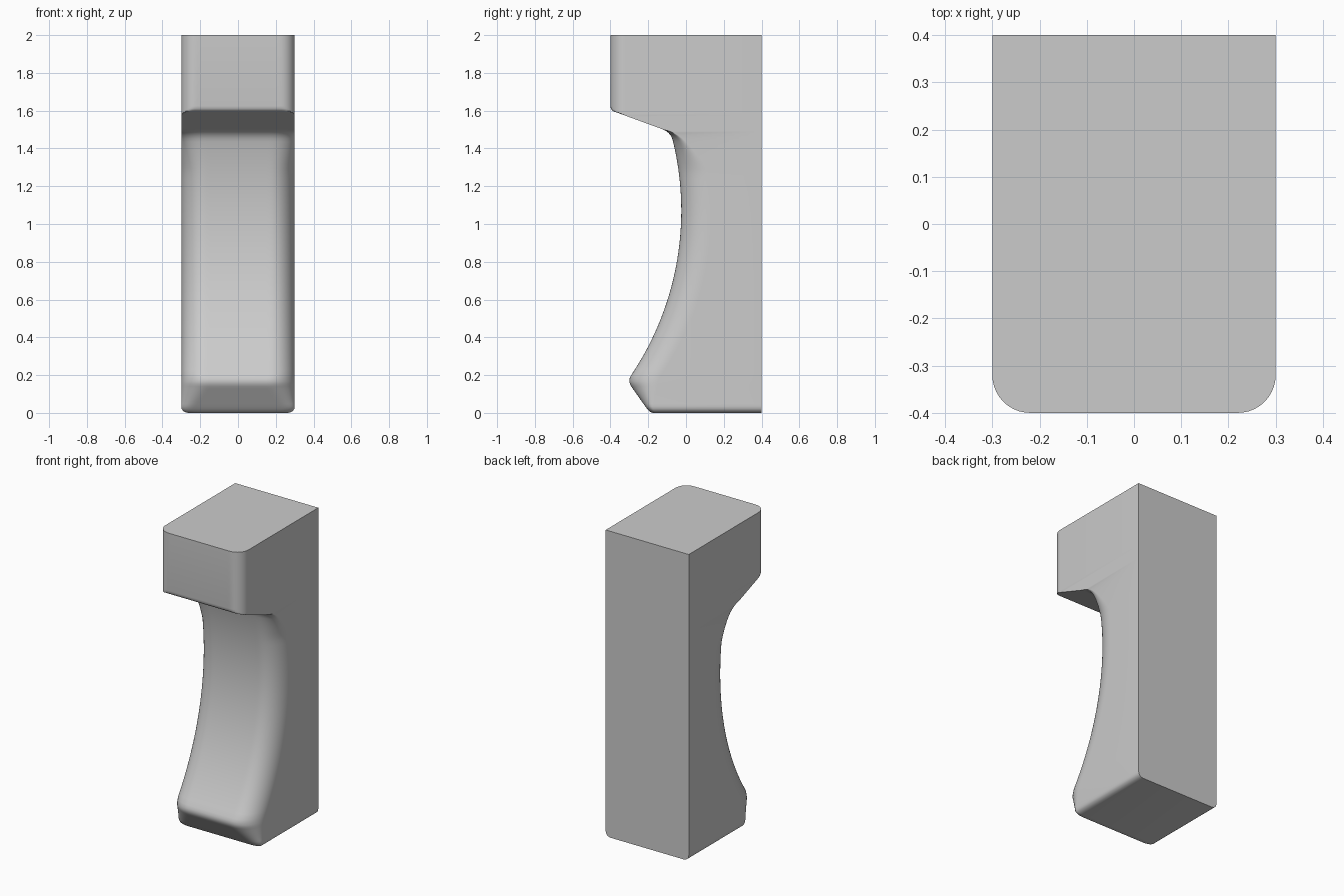
import bpy, bmesh
from math import sqrt, sin, pi

if "Cube" in bpy.data.objects:
    bpy.data.objects.remove(bpy.data.objects["Cube"])

BACK, HALF = 0.4, 0.3
R, ZC, Y_DEEP = 1.56, 1.07, -0.025      # concave front arc


def rounding(x, half, rx, ry):
    """Elliptical corner setback at distance x from the middle."""
    t = (abs(x) - (half - rx)) / rx
    return 0 if t <= 0 else ry * (1 - sqrt(max(0, 1 - min(t, 1) ** 2)))


def arc_y(z):
    return Y_DEEP - (R - sqrt(R * R - (z - ZC) ** 2))


# Stations, bottom to top: z, front y, half width, corner rx, corner ry
stations = [
    (0.0, -0.175, 0.265, 0.05, 0.02), (0.004, -0.187, 0.281, 0.055, 0.023),
    (0.012, -0.197, 0.292, 0.06, 0.028), (0.022, -0.206, 0.298, 0.065, 0.034),
    (0.035, -0.216, 0.3, 0.07, 0.042)]

# Toe: sloped face, then its rounded nose
for i in range(1, 9):
    k = i / 8
    stations.append((0.035 + 0.105 * k, -0.216 - 0.074 * k, HALF,
                     0.07 + 0.07 * k, 0.042 + 0.093 * k))
stations += [(0.153, -0.297, HALF, 0.14, 0.145), (0.168, -0.3, HALF, 0.14, 0.153),
             (0.183, -0.298, HALF, 0.14, 0.158)]

# Concave front, its corner rounding running out near the top
for i in range(45):
    z = 0.2 + 1.235 * i / 44
    ry = 0.16 * min(1, (1.5 - z) / 0.22) ** 0.7
    stations.append((z, arc_y(z), HALF, 0.13, ry))
for z, y in ((1.452, -0.073), (1.468, -0.081), (1.482, -0.092), (1.492, -0.105)):
    stations.append((z, y, HALF, 0.13, 0.16 * ((1.5 - z) / 0.22) ** 0.7))

# Sloped underside and upright block front
for i in range(17):
    k = i / 16
    stations.append((1.5 + 0.097 * k, -0.12 - 0.265 * k, HALF, 0.1, 0))
for z, y in ((1.603, -0.393), (1.612, -0.398), (1.625, -0.4), (2.0, -0.4)):
    stations.append((z, y, HALF, 0.1, 0))

# Spacing across the width, denser towards both sides
side = [0.5 + 0.5 * sin(pi / 2 * i / 14) for i in range(15)]
across = [-s for s in reversed(side)] + [-0.25, 0, 0.25] + side

# Skin the stations into a closed solid
bm = bmesh.new()
rings = []
for z, y, w, rx, ry in stations:
    ring = [bm.verts.new((-w, BACK, z))]
    for s in across:
        x = s * w
        front = max(y + rounding(x, w, rx, ry),
                    -0.4 + rounding(x, HALF, 0.08, 0.08))
        ring.append(bm.verts.new((x, front, z)))
    ring.append(bm.verts.new((w, BACK, z)))
    rings.append(ring)
for a, b in zip(rings, rings[1:]):
    for i in range(len(a)):
        j = (i + 1) % len(a)
        bm.faces.new((a[i], a[j], b[j], b[i]))
bm.faces.new(list(reversed(rings[0])))
bm.faces.new(rings[-1])
bmesh.ops.recalc_face_normals(bm, faces=bm.faces)

mesh = bpy.data.meshes.new("bracket")
bm.to_mesh(mesh)
bm.free()
bracket = bpy.data.objects.new("bracket", mesh)
bpy.context.collection.objects.link(bracket)
bpy.context.view_layer.objects.active = bracket
bracket.select_set(True)
bpy.ops.object.shade_smooth_by_angle(angle=0.6)
